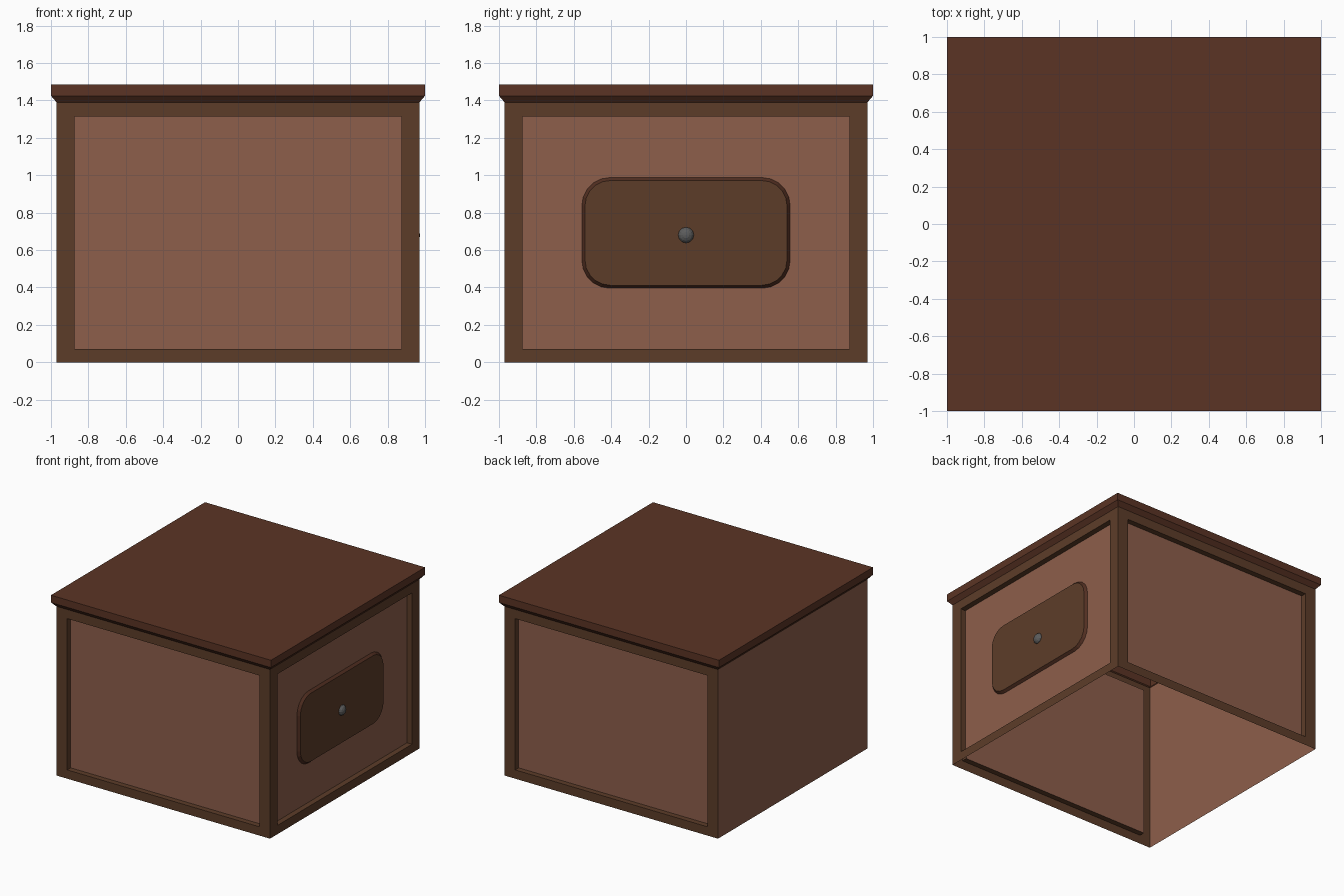
import bpy, bmesh
from math import radians, sin, cos, pi
from mathutils import Matrix, Vector

if "Cube" in bpy.data.objects:
    bpy.data.objects.remove(bpy.data.objects["Cube"])

W, H = 0.97, 1.39        # half width and height of the body
DEPTH = 0.045            # recess of the side panels


def material(name, rgb):
    m = bpy.data.materials.new(name)
    m.diffuse_color = (*[(c / 255) ** 2.2 for c in rgb], 1)
    m.use_nodes = True
    m.node_tree.nodes["Principled BSDF"].inputs["Base Color"].default_value = m.diffuse_color
    return m


FRAME = material("frame_wood", (93, 63, 45))
PANEL = material("panel_wood", (140, 95, 76))
TOP = material("top_wood", (91, 55, 41))
TRIM = material("trim_wood", (82, 50, 38))
METAL = material("dark_metal", (92, 92, 92))


def make(name, bm, mats):
    me = bpy.data.meshes.new(name)
    bm.to_mesh(me)
    bm.free()
    ob = bpy.data.objects.new(name, me)
    for m in mats:
        me.materials.append(m)
    bpy.context.collection.objects.link(ob)
    return ob


def loft(loops, cap_start=False, cap_end=False, mats=None):
    """Join equal-length loops of points with quads; mats is one index per band plus one for the end cap."""
    bm = bmesh.new()
    rings = [[bm.verts.new(p) for p in loop] for loop in loops]
    n = len(rings[0])
    mats = mats or [0] * len(rings)
    for k, (a, b) in enumerate(zip(rings, rings[1:])):
        for i in range(n):
            j = (i + 1) % n
            bm.faces.new((a[i], a[j], b[j], b[i])).material_index = mats[k]
    if cap_end:
        bm.faces.new(rings[-1]).material_index = mats[-1]
    return bm


def rect(half, z0, z1, y):
    return [(-half, y, z0), (half, y, z0), (half, y, z1), (-half, y, z1)]


# Framed walls with recessed panels: front, right and back
for name, angle in (("front_wall", 0), ("right_wall", 90), ("back_wall", 180)):
    bm = loft([rect(W, 0, H, -W),
               rect(0.873, 0.072, 1.315, -W),
               rect(0.873, 0.072, 1.315, -W + DEPTH)],
              cap_end=True, mats=[0, 0, 1])
    bm.transform(Matrix.Rotation(radians(angle), 4, 'Z'))
    make(name, bm, [FRAME, PANEL])

# Plain left wall
bm = bmesh.new()
bm.faces.new([bm.verts.new(p) for p in rect(W, 0, H, -W)])
bm.transform(Matrix.Rotation(radians(-90), 4, 'Z'))
make("left_wall", bm, [PANEL])


# Table top: chamfered underside, straight edge, flat surface, hollow below
def square(h, z):
    return [(-h, -h, z), (h, -h, z), (h, h, z), (-h, h, z)]


make("table_top", loft([square(W, H), square(1, 1.425), square(1, 1.485)],
                       cap_end=True), [TOP])


# Drawer front: rounded raised plate with a sloped rim
def rounded(x, half_y, half_z, r, zc=0.692, steps=5):
    pts = []
    for q, (sy, sz) in enumerate(((1, 1), (-1, 1), (-1, -1), (1, -1))):
        for i in range(steps + 1):
            a = (q + i / steps) * pi / 2
            pts.append((x, sy * (half_y - r) + r * cos(a),
                        zc + sz * (half_z - r) + r * sin(a)))
    return pts


px = W - DEPTH
make("drawer_front", loft([rounded(px, 0.557, 0.296, 0.15),
                           rounded(px + 0.02, 0.54, 0.28, 0.135)],
                          cap_end=True, mats=[0, 1]), [TRIM, FRAME])

# Knob
bm = bmesh.new()
bmesh.ops.create_uvsphere(bm, u_segments=12, v_segments=8, radius=0.044)
bm.transform(Matrix.Translation(Vector((0.938, 0, 0.68)))
             @ Matrix.Diagonal((0.8, 1, 1, 1)) @ Matrix.Rotation(pi / 2, 4, 'Y'))
make("drawer_knob", bm, [METAL])
